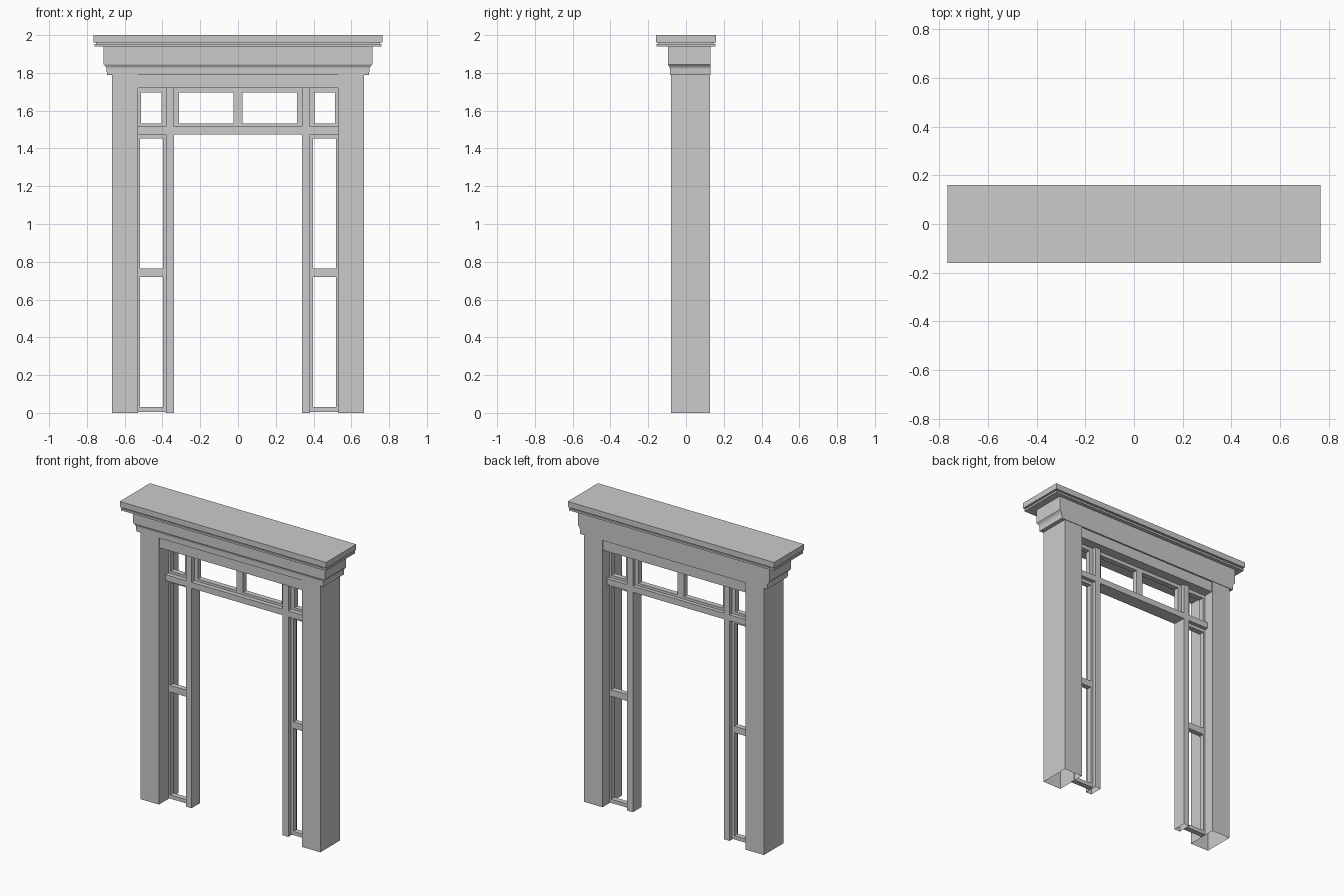
import bpy
import bmesh

if "Cube" in bpy.data.objects:
    bpy.data.objects.remove(bpy.data.objects["Cube"])


def make_object(name, bm):
    bmesh.ops.recalc_face_normals(bm, faces=bm.faces)
    mesh = bpy.data.meshes.new(name)
    bm.to_mesh(mesh)
    bm.free()
    obj = bpy.data.objects.new(name, mesh)
    bpy.context.collection.objects.link(obj)
    return obj


def loft(name, rings, open_bottom=False):
    """Stack rectangular rings (half_x, y_front, y_back, z) into a solid."""
    bm = bmesh.new()
    loops = []
    for hx, y0, y1, z in rings:
        loops.append([bm.verts.new(p) for p in
                      ((-hx, y0, z), (hx, y0, z), (hx, y1, z), (-hx, y1, z))])
    for a, b in zip(loops, loops[1:]):
        for i in range(4):
            j = (i + 1) % 4
            bm.faces.new((a[i], a[j], b[j], b[i]))
    bm.faces.new(loops[-1])
    if not open_bottom:
        bm.faces.new(loops[0][::-1])
    return make_object(name, bm)


def box(name, x0, x1, y0, y1, z0, z1, open_bottom=False):
    obj = loft(name, [((x1 - x0) / 2, y0, y1, z0), ((x1 - x0) / 2, y0, y1, z1)], open_bottom)
    obj.location.x = (x0 + x1) / 2
    return obj


def window_frame(name, xs, zs, y0=0.02, y1=0.055):
    """Grid of bars; odd cells of the xs and zs breakpoints are the openings."""
    bm = bmesh.new()
    grid = [[bm.verts.new((x, y0, z)) for z in zs] for x in xs]
    for i in range(len(xs) - 1):
        for k in range(len(zs) - 1):
            if not (i % 2 and k % 2):
                bm.faces.new((grid[i][k], grid[i + 1][k], grid[i + 1][k + 1], grid[i][k + 1]))
    front = list(bm.faces)
    extruded = bmesh.ops.extrude_face_region(bm, geom=front, use_keep_orig=True)
    moved = [g for g in extruded["geom"] if isinstance(g, bmesh.types.BMVert)]
    bmesh.ops.translate(bm, verts=moved, vec=(0, y1 - y0, 0))
    # merge the coplanar cells so every bar face is clean
    bmesh.ops.dissolve_limit(bm, angle_limit=0.01, verts=bm.verts, edges=bm.edges)
    return make_object(name, bm)


# Cornice slab with a thin groove and lower fillet
loft("cornice", [(0.76, -0.155, 0.155, 1.94), (0.76, -0.155, 0.155, 1.953),
                 (0.752, -0.147, 0.147, 1.953), (0.752, -0.147, 0.147, 1.962),
                 (0.765, -0.16, 0.16, 1.962), (0.765, -0.16, 0.16, 2.0)])

# Frieze, moulded on the front and ends, flat at the back
loft("frieze", [(0.694, -0.086, 0.13, 1.79), (0.696, -0.086, 0.13, 1.822),
                (0.700, -0.088, 0.13, 1.832), (0.711, -0.096, 0.13, 1.845),
                (0.711, -0.096, 0.13, 1.94)])

# Header panel and transom bar between the columns
box("header", -0.535, 0.535, -0.076, 0.12, 1.72, 1.79)
box("transom_bar", -0.535, 0.535, -0.01, 0.08, 1.475, 1.515)

# Sides: column, mullion, side light and small upper light
for side, s in (("left", -1), ("right", 1)):
    def span(*values):
        return sorted(s * v for v in values)

    box(side + "_column", *span(0.53, 0.667), -0.08, 0.127, 0, 1.79, True)
    box(side + "_mullion", *span(0.338, 0.38), -0.01, 0.08, 0, 1.72, True)
    window_frame(side + "_side_light", span(0.38, 0.397, 0.518, 0.532),
                 (0.005, 0.03, 0.72, 0.764, 1.453, 1.475))
    window_frame(side + "_upper_light", span(0.38, 0.406, 0.513, 0.532),
                 (1.515, 1.532, 1.696, 1.72))

# Centre two-pane light above the doorway
window_frame("centre_upper_light", (-0.338, -0.312, -0.024, 0.024, 0.312, 0.338),
             (1.515, 1.532, 1.696, 1.72))
